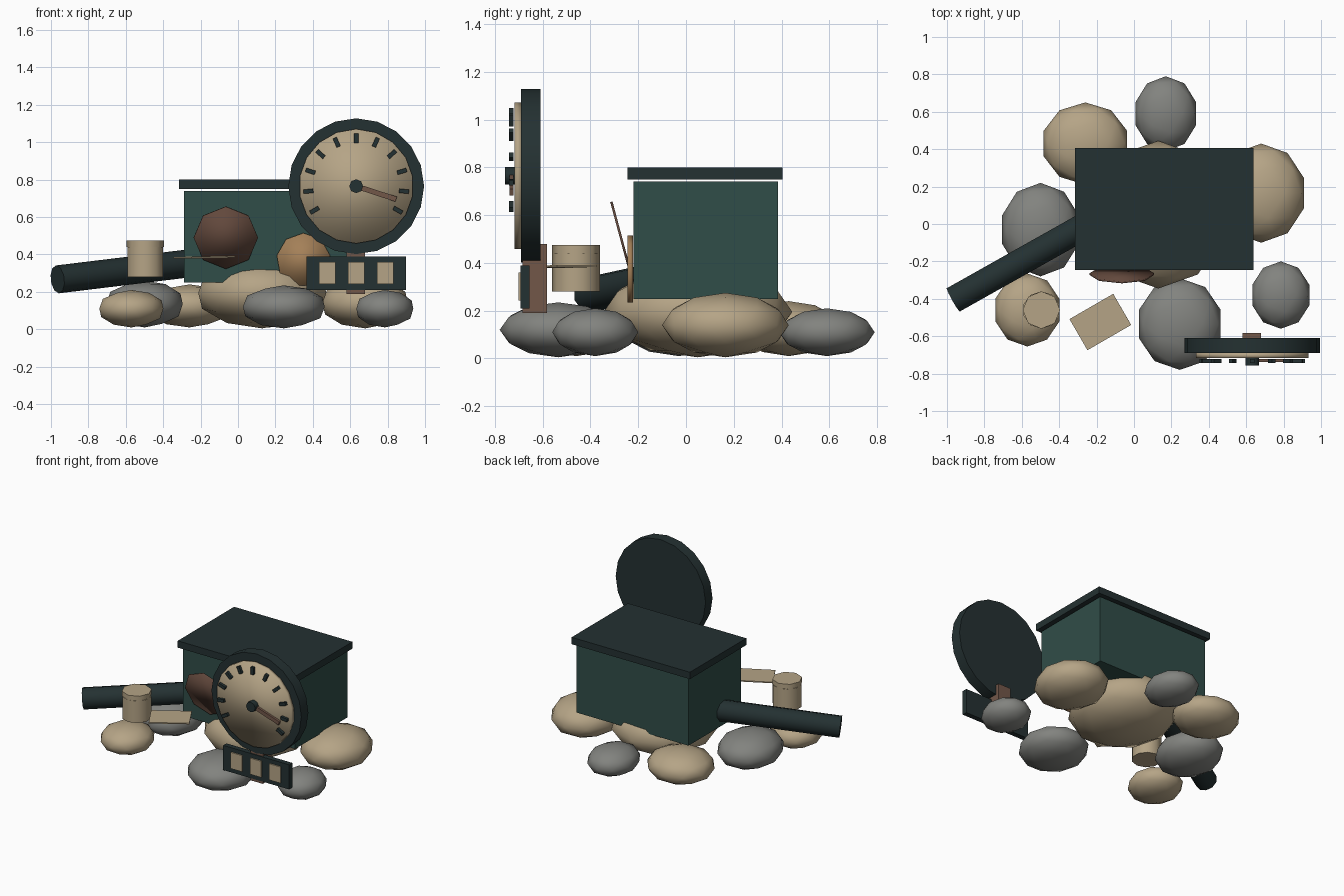
import bpy
from math import radians, sin, cos
from mathutils import Vector

cube = bpy.data.objects.get("Cube")
if cube:
    bpy.data.objects.remove(cube, do_unlink=True)


def material(name, *rgb):
    """Flat material from 0-255 sRGB values."""
    linear = [((c / 255 + 0.055) / 1.055) ** 2.4 for c in rgb] + [1]
    m = bpy.data.materials.new(name)
    m.use_nodes = True
    m.diffuse_color = linear
    m.node_tree.nodes["Principled BSDF"].inputs["Base Color"].default_value = linear
    return m


tan = material("sandstone tan", 181, 164, 134)
grey = material("stone grey", 130, 131, 127)
dark = material("dark slate", 36, 49, 50)
green = material("deep green", 48, 77, 72)
wood = material("wood brown", 114, 87, 73)
rust = material("rust brown", 98, 72, 60)
ochre = material("ochre", 164, 128, 88)


def finish(name, mat, smooth=None):
    ob = bpy.context.object
    ob.name = name
    ob.data.materials.append(mat)
    if smooth == "all":
        bpy.ops.object.shade_smooth()
    elif smooth == "angle":
        bpy.ops.object.shade_smooth_by_angle(angle=radians(46))
    return ob


def box(name, mat, lo, hi, rot=(0, 0, 0)):
    """Box between two opposite corners, turned about its centre."""
    lo, hi = Vector(lo), Vector(hi)
    bpy.ops.mesh.primitive_cube_add(size=1, location=(lo + hi) / 2)
    ob = bpy.context.object
    ob.scale = hi - lo
    bpy.ops.object.transform_apply(location=False, rotation=False, scale=True)
    ob.rotation_euler = rot
    return finish(name, mat)


def rod(name, mat, a, b, radius, sides, smooth="angle"):
    """Cylinder between two points."""
    a, b = Vector(a), Vector(b)
    bpy.ops.mesh.primitive_cylinder_add(vertices=sides, radius=radius,
                                        depth=(b - a).length, location=(a + b) / 2)
    bpy.context.object.rotation_euler = (b - a).to_track_quat('Z', 'Y').to_euler()
    return finish(name, mat, smooth)


def rock(name, mat, centre, radii):
    bpy.ops.mesh.primitive_ico_sphere_add(subdivisions=2, radius=1, location=centre)
    bpy.context.object.scale = radii
    bpy.ops.object.transform_apply(location=False, rotation=False, scale=True)
    return finish(name, mat, "all")


# Ring of boulders around a large central one
rock("centre_rock", tan, (0.13, 0.05, 0.195), (0.36, 0.395, 0.19))
rock("back_right_rock", tan, (-0.26, 0.43, 0.125), (0.235, 0.22, 0.115))
rock("back_rock", grey, (0.17, 0.59, 0.11), (0.17, 0.2, 0.1))
rock("left_rock", tan, (0.68, 0.165, 0.14), (0.24, 0.265, 0.135))
rock("front_left_rock", grey, (0.785, -0.38, 0.11), (0.16, 0.18, 0.1))
rock("front_rock", grey, (0.245, -0.535, 0.12), (0.23, 0.245, 0.115))
rock("front_right_rock", tan, (-0.57, -0.46, 0.11), (0.18, 0.195, 0.1))
rock("right_rock", grey, (-0.5, -0.03, 0.135), (0.215, 0.25, 0.125))

# Cabin with an overhanging lid
box("cabin", green, (-0.29, -0.22, 0.25), (0.615, 0.385, 0.74))
box("cabin_lid", dark, (-0.315, -0.245, 0.75), (0.64, 0.405, 0.8))

# Pipe coming out of the cabin
rod("pipe", dark, (-0.965, -0.405, 0.267), (-0.2, 0.025, 0.36), 0.075, 10)

# Round plates on the cabin front
lean = Vector((0, -cos(radians(15)), -sin(radians(15)))) * 0.005
mid = Vector((-0.065, -0.268, 0.49))
rod("leaning_plate", rust, mid - lean, mid + lean, 0.172, 8, "all")
rod("upright_plate", ochre, (0.35, -0.222, 0.37), (0.35, -0.245, 0.37), 0.145, 9, "all")

# Lidded pot on the front boulder
rod("pot", tan, (-0.495, -0.46, 0.28), (-0.495, -0.46, 0.44), 0.1, 10)
rod("pot_lid", tan, (-0.495, -0.46, 0.44), (-0.495, -0.46, 0.475), 0.1, 8)

# Sheet lying at an angle
box("sheet", tan, (-0.315, -0.62, 0.381), (-0.045, -0.428, 0.389),
    (0, radians(-1), radians(30)))

# Post holding up the gauge
box("gauge_post", wood, (0.58, -0.685, 0.19), (0.68, -0.582, 0.48))

# Gauge housing, dial, ticks, needle and hub
gx, gz = 0.632, 0.765
rod("gauge_housing", dark, (gx, -0.61, gz), (gx, -0.69, gz), 0.363, 20)
rod("gauge_dial", tan, (gx, -0.688, gz), (gx, -0.717, gz), 0.306, 18, "all")
for i in range(-5, 6):
    a = radians(24 * i)
    x, z = gx + 0.257 * sin(a), gz + 0.257 * cos(a)
    box("dial_tick", dark, (x - 0.011, -0.742, z - 0.026),
        (x + 0.011, -0.722, z + 0.026), (0, a, 0))
turn = radians(18)
nx, nz = gx + 0.11 * cos(turn), gz - 0.11 * sin(turn)
box("needle", wood, (nx - 0.115, -0.738, nz - 0.014),
    (nx + 0.115, -0.722, nz + 0.014), (0, turn, 0))
rod("needle_hub", dark, (gx, -0.715, gz), (gx, -0.757, gz), 0.037, 8)

# Counter panel with three windows
box("counter_panel", dark, (0.365, -0.692, 0.21), (0.898, -0.655, 0.39))
for i in range(-1, 2):
    x = gx + 0.155 * i
    box("counter_window", tan, (x - 0.045, -0.701, 0.242), (x + 0.045, -0.692, 0.36))
